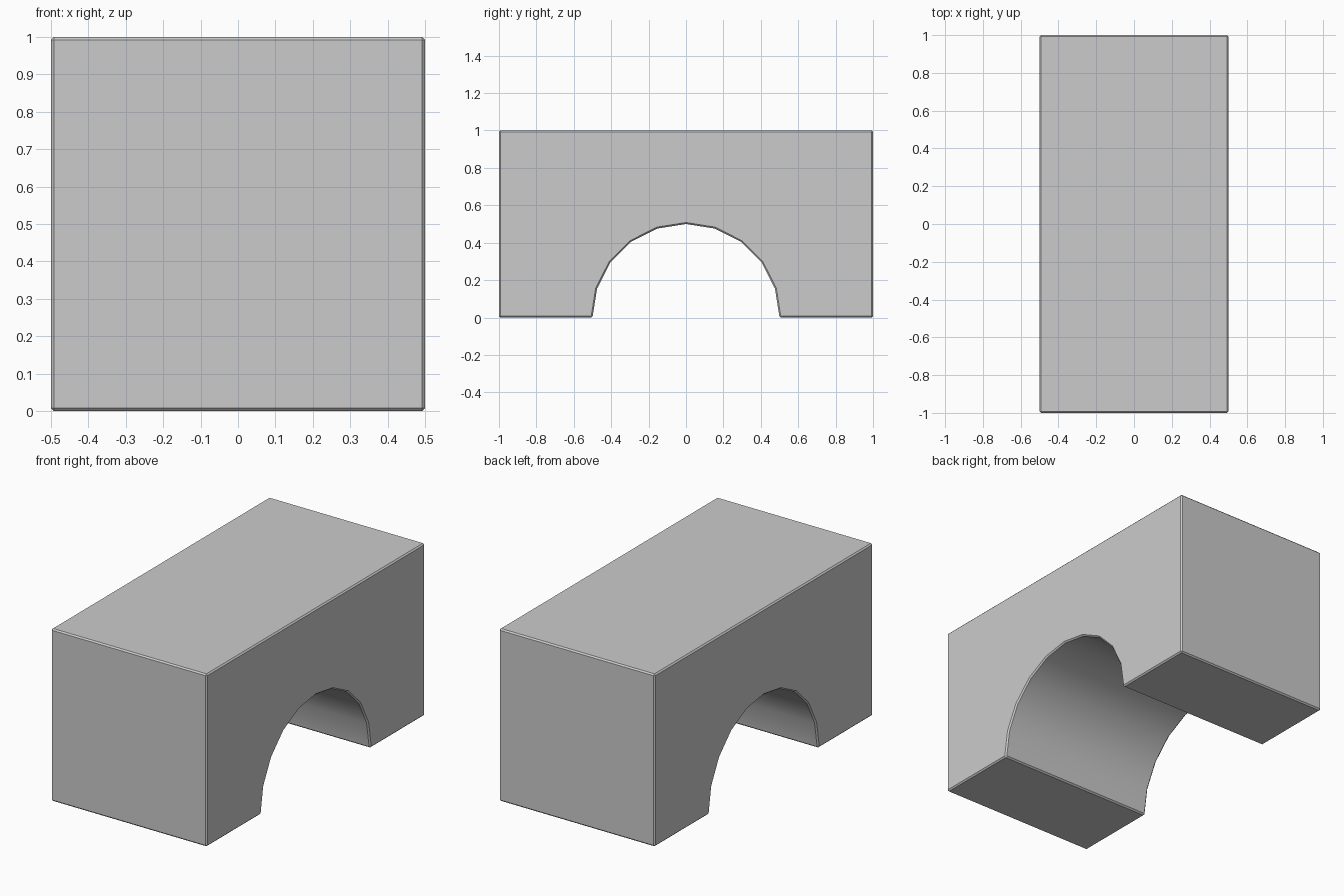
import bpy, bmesh, math

if "Cube" in bpy.data.objects:
    bpy.data.objects.remove(bpy.data.objects["Cube"])

RADIUS, SEGMENTS, HALF_WIDTH = 0.5, 10, 0.5

# Side profile: rectangular block with a ten-sided half-round opening
profile = [(1, 0), (1, 1), (-1, 1), (-1, 0)]
for i in range(SEGMENTS + 1):
    a = math.pi * (1 - i / SEGMENTS)
    profile.append((RADIUS * math.cos(a), RADIUS * math.sin(a)))

# Extrude the profile across x
bm = bmesh.new()
face = bm.faces.new([bm.verts.new((-HALF_WIDTH, y, z)) for y, z in profile])
ext = bmesh.ops.extrude_face_region(bm, geom=[face])
moved = [g for g in ext["geom"] if isinstance(g, bmesh.types.BMVert)]
bmesh.ops.translate(bm, verts=moved, vec=(2 * HALF_WIDTH, 0, 0))
bmesh.ops.recalc_face_normals(bm, faces=bm.faces)

# Thin chamfer on the sharp edges, leaving the arch facets untouched
sharp = [e for e in bm.edges if e.calc_face_angle(0) > math.radians(30)]
bmesh.ops.bevel(bm, geom=sharp, offset=0.008, segments=1,
                affect='EDGES', profile=0.5, clamp_overlap=True)
bmesh.ops.recalc_face_normals(bm, faces=bm.faces)

mesh = bpy.data.meshes.new("arch_block")
bm.to_mesh(mesh)
bm.free()
arch = bpy.data.objects.new("arch_block", mesh)
bpy.context.collection.objects.link(arch)

# Smooth arch interior, crisp chamfers
bpy.context.view_layer.objects.active = arch
arch.select_set(True)
bpy.ops.object.shade_smooth_by_angle(angle=math.radians(30))
